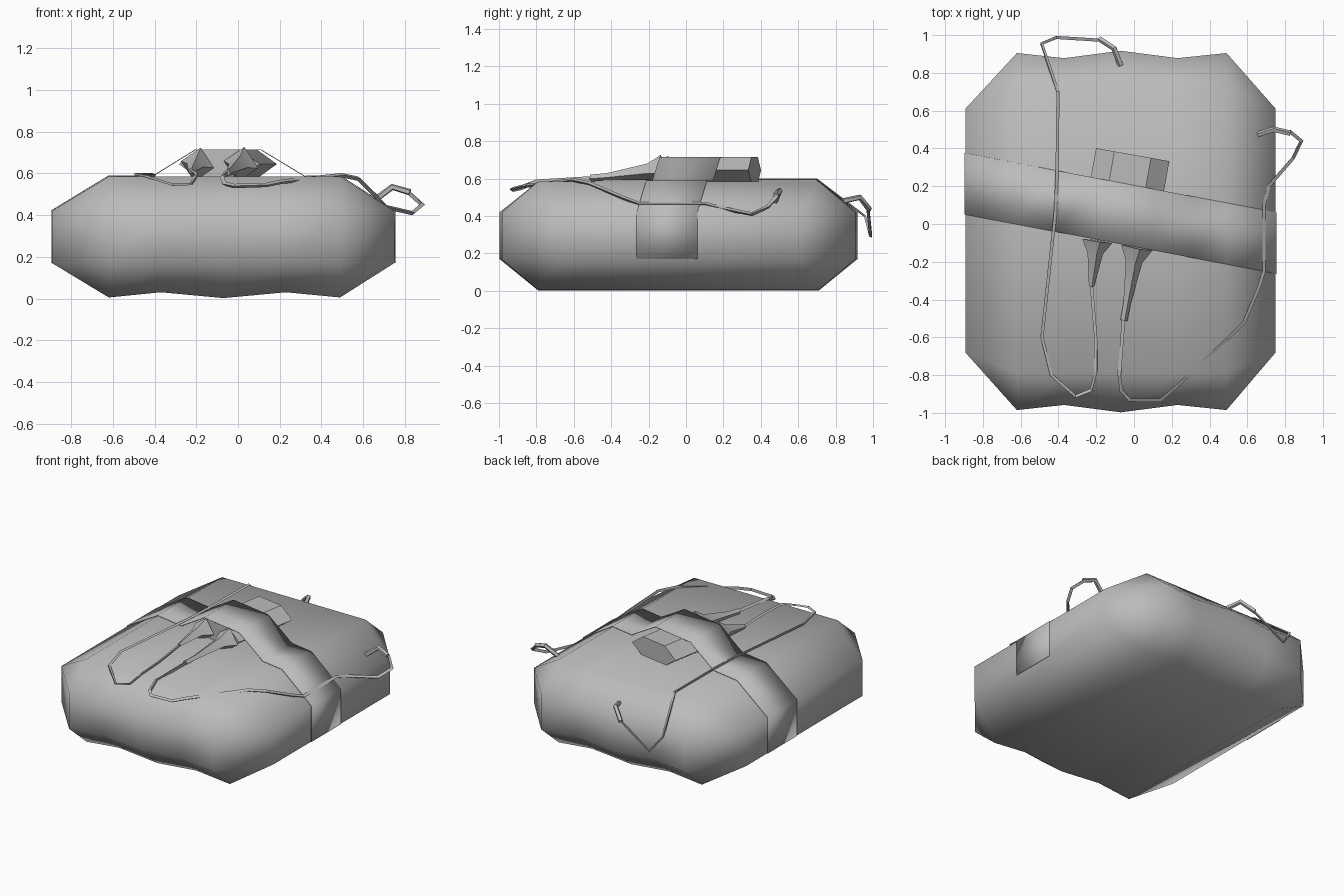
import bpy, bmesh, math
from mathutils import Vector

if "Cube" in bpy.data.objects:
    bpy.data.objects.remove(bpy.data.objects["Cube"])

grey = bpy.data.materials.new("canvas grey")
grey.diffuse_color = (0.5, 0.5, 0.5, 1)
grey.use_nodes = True
grey.node_tree.nodes["Principled BSDF"].inputs["Base Color"].default_value = grey.diffuse_color


def finish(name, bm, angle=None):
    """Turn a bmesh into a named object; angle None keeps faces flat."""
    bmesh.ops.recalc_face_normals(bm, faces=bm.faces)
    me = bpy.data.meshes.new(name)
    bm.to_mesh(me)
    bm.free()
    me.materials.append(grey)
    ob = bpy.data.objects.new(name, me)
    bpy.context.collection.objects.link(ob)
    if angle:
        bpy.ops.object.select_all(action='DESELECT')
        ob.select_set(True)
        bpy.context.view_layer.objects.active = ob
        bpy.ops.object.shade_smooth_by_angle(angle=math.radians(angle))
    return ob


def skin(bm, rings, caps=True):
    """Join closed rings of points with quads."""
    vs = [[bm.verts.new(p) for p in r] for r in rings]
    n = len(vs[0])
    for a, b in zip(vs, vs[1:]):
        for i in range(n):
            j = (i + 1) % n
            bm.faces.new((a[i], a[j], b[j], b[i]))
    if caps:
        bm.faces.new(vs[0])
        bm.faces.new(vs[-1])


def tube(name, points, radii, sides, angle=None, turn=0.0, flat=1.0):
    """Sweep a polygon of changing radius along a path."""
    pts = [Vector(p) for p in points]
    rings = []
    for i, p in enumerate(pts):
        d = Vector((0, 0, 0))
        if i > 0:
            d += (p - pts[i - 1]).normalized()
        if i < len(pts) - 1:
            d += (pts[i + 1] - p).normalized()
        d.normalize()
        side = d.cross(Vector((0, 0, 1))).normalized()
        up = side.cross(d)
        r = radii[i] if isinstance(radii, (list, tuple)) else radii
        ring = []
        for k in range(sides):
            a = turn + 2 * math.pi * k / sides
            ring.append(p + side * (r * math.cos(a)) + up * (r * flat * math.sin(a)))
        rings.append(ring)
    bm = bmesh.new()
    skin(bm, rings)
    return finish(name, bm, angle)


# Padded bag: octagonal slices along x, pinched at the two seams,
# closing to a small rectangle at each side
def slice_ring(x, dy, dz):
    return [(x, -1 + dy, .17), (x, -1 + dy, .42), (x, -.79, .585), (x, .71, .585),
            (x, .92 - dy, .42), (x, .92 - dy, .17), (x, .71, dz), (x, -.79, dz)]


def end_ring(x):
    f, b, lo, hi = -.68, .61, .17, .42
    return [(x, f, lo), (x, f, hi), (x, f, hi), (x, b, hi),
            (x, b, hi), (x, b, lo), (x, b, lo), (x, f, lo)]


bm = bmesh.new()
slices = [(-.62, .015, .005), (-.37, .042, .03), (-.07, .003, .002),
          (.23, .042, .03), (.49, .015, .005)]
rings = [end_ring(-.893)] + [slice_ring(*s) for s in slices] + [end_ring(.75)]
skin(bm, rings, caps=False)
bmesh.ops.remove_doubles(bm, verts=bm.verts, dist=.0005)
bmesh.ops.holes_fill(bm, edges=[e for e in bm.edges if e.is_boundary], sides=4)
finish("bag_body", bm, 70)

# Strap running askew over the bag and the canister
bm = bmesh.new()
profile = [(-.898, .17), (-.898, .422), (-.622, .59), (-.41, .589), (-.205, .716),
           (.11, .716), (.32, .589), (.492, .59), (.755, .422), (.755, .17)]
rows = [[bm.verts.new((x, y0 - .19 * x, z)) for y0 in (-.12, .205)] for x, z in profile]
for a, b in zip(rows, rows[1:]):
    bm.faces.new((a[0], b[0], b[1], a[1]))
strap = finish("strap", bm, 30)
mod = strap.modifiers.new("thickness", 'SOLIDIFY')
mod.thickness = .004

# Flattened six-sided canister held by the strap
tube("canister", [(-.09, -.1, .645), (-.007, .367, .645)], .197, 6, flat=.41)

# Tapered plugs at the front of the canister
tube("left_plug", [(-.195, -.09, .643), (-.205, -.155, .64), (-.225, -.33, .612)],
     [.082, .042, .014], 4, 40, turn=.2)
tube("right_plug", [(.015, -.125, .643), (.0, -.2, .637), (-.037, -.42, .61), (-.053, -.51, .603)],
     [.086, .045, .02, .019], 4, 40, turn=.2)

# Cables looping over the bag
tube("left_cable", [(-.223, -.32, .612), (-.2, -.6, .6), (-.2, -.78, .59), (-.225, -.88, .55),
                    (-.31, -.915, .545), (-.44, -.8, .588), (-.49, -.6, .597), (-.42, .05, .597),
                    (-.41, .27, .597), (-.405, .7, .595), (-.49, .955, .4), (-.41, .99, .29),
                    (-.17, .975, .44)], .011, 3, flat=.6)
tube("right_cable", [(-.052, -.5, .603), (-.075, -.8, .585), (-.065, -.88, .55), (-.02, -.93, .54),
                     (.14, -.93, .545), (.21, -.87, .56), (.5, -.6, .592), (.58, -.52, .575),
                     (.66, -.33, .495), (.685, -.25, .465), (.685, .1, .465), (.71, .2, .44),
                     (.84, .35, .41), (.885, .44, .45), (.82, .49, .51)], .012, 3)

# Thicker hooked ends of the cables
tube("left_cable_end", [(-.18, .98, .435), (-.105, .93, .5), (-.07, .84, .48)], .016, 5, 50)
tube("right_cable_end", [(.825, .48, .51), (.74, .5, .535), (.66, .475, .475)], .016, 5, 50)
